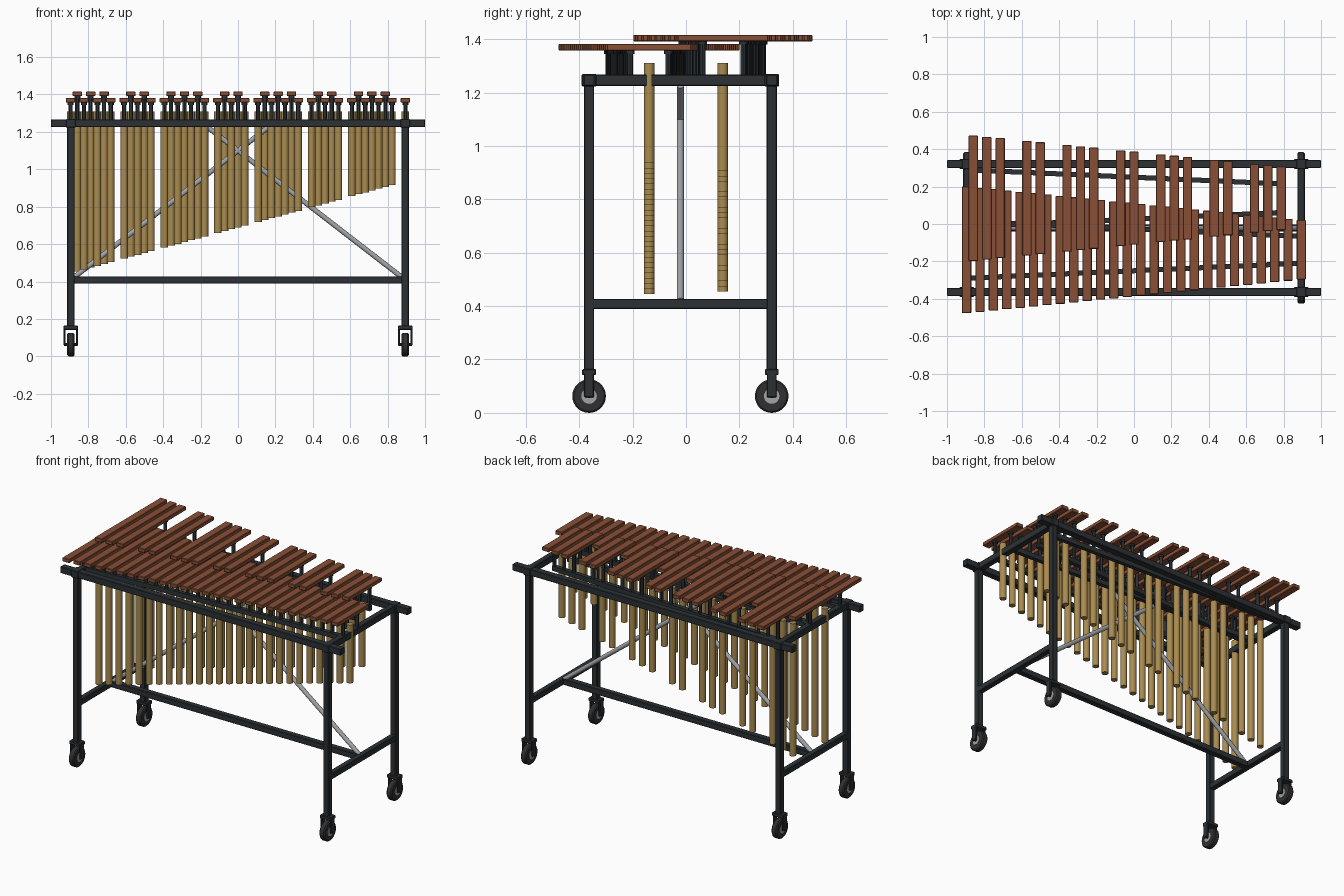
import bpy, bmesh, math
from mathutils import Vector, Matrix

if "Cube" in bpy.data.objects:
    bpy.data.objects.remove(bpy.data.objects["Cube"])


def material(name, rgb):
    m = bpy.data.materials.new(name)
    m.diffuse_color = (*rgb, 1)
    m.use_nodes = True
    m.node_tree.nodes["Principled BSDF"].inputs["Base Color"].default_value = m.diffuse_color
    return m


STEEL = material("dark_steel", (0.025, 0.031, 0.036))
WOOD = material("rosewood", (0.25, 0.08, 0.037))
BRASS = material("brass", (0.40, 0.26, 0.08))
CHROME = material("chrome", (0.36, 0.38, 0.40))
RUBBER = material("rubber", (0.03, 0.03, 0.032))


def finish(name, bm, mat, bevel=0.0, smooth=False):
    me = bpy.data.meshes.new(name)
    bm.to_mesh(me)
    bm.free()
    me.materials.append(mat)
    ob = bpy.data.objects.new(name, me)
    bpy.context.collection.objects.link(ob)
    if bevel:
        mod = ob.modifiers.new("bevel", "BEVEL")
        mod.width, mod.segments = bevel, 1
    if smooth:
        bpy.ops.object.select_all(action="DESELECT")
        ob.select_set(True)
        bpy.context.view_layer.objects.active = ob
        bpy.ops.object.shade_smooth_by_angle()
    return ob


def box(name, c, size, mat=STEEL, bevel=0.003):
    bm = bmesh.new()
    bmesh.ops.create_cube(bm, size=1, matrix=Matrix.Translation(c) @ Matrix.Diagonal((*size, 1)))
    return finish(name, bm, mat, bevel)


def beam(name, a, b, w, h):
    """Rectangular bar between two points at the same height."""
    a, b = Vector(a), Vector(b)
    d = b - a
    bm = bmesh.new()
    bmesh.ops.create_cube(bm, size=1, matrix=Matrix.Translation((a + b) / 2)
                          @ Matrix.Rotation(math.atan2(d.y, d.x), 4, "Z")
                          @ Matrix.Diagonal((d.length, w, h, 1)))
    return finish(name, bm, STEEL)


def rod(name, a, b, r, mat, sides=16, bevel=0.0):
    a, b = Vector(a), Vector(b)
    d = b - a
    bm = bmesh.new()
    bmesh.ops.create_cone(bm, cap_ends=True, segments=sides, radius1=r, radius2=r, depth=d.length,
                          matrix=Matrix.Translation((a + b) / 2)
                          @ d.to_track_quat("Z", "Y").to_matrix().to_4x4())
    return finish(name, bm, mat, bevel, smooth=True)


# frame: top rails, legs, casters
YC, YH, LX = -0.021, 0.342, 0.894
for side, sy in (("front", -1), ("back", 1)):
    y = YC + sy * YH
    box(f"{side}_top_rail", (0, y, 1.246), (2.0, 0.042, 0.042))
    for end, sx in (("left", -1), ("right", 1)):
        n, x = f"{side}_{end}", sx * LX
        box(f"{n}_leg", (x, y, 0.695), (0.038, 0.038, 1.08))
        box(f"{n}_joint", (x, y, 1.246), (0.05, 0.055, 0.047))
        box(f"{n}_fork_top", (x, y, 0.153), (0.078, 0.052, 0.022))
        for k in (-1, 1):
            box(f"{n}_fork_arm", (x + k * 0.033, y, 0.103), (0.012, 0.037, 0.09))
        rod(f"{n}_axle", (x - 0.036, y, 0.063), (x + 0.036, y, 0.063), 0.008, STEEL, 10)
        rod(f"{n}_hub", (x - 0.021, y, 0.063), (x + 0.021, y, 0.063), 0.029, CHROME, 20)
        rod(f"{n}_wheel", (x - 0.019, y, 0.063), (x + 0.019, y, 0.063), 0.063, RUBBER, 28, 0.006)

# cross members, stretcher and diagonal braces
for end, sx in (("left", -1), ("right", 1)):
    box(f"{end}_top_crossbar", (sx * LX, YC, 1.246), (0.038, 2 * YH, 0.042))
    box(f"{end}_lower_crossbar", (sx * LX, YC, 0.408), (0.036, 2 * YH, 0.038))
    rod(f"{end}_brace", (sx * 0.88, YC, 0.42), (-sx * 0.165, YC, 1.227), 0.0135, CHROME)
box("lower_stretcher", (0, YC, 0.408), (2 * LX, 0.038, 0.038))

# bars, supports and resonators: 26 naturals in front, 18 accidentals behind
STEP, NODE = 1.79 / 25, 0.225
naturals = [float(i) for i in range(26)]
sharps = [i + 0.5 for i in range(24) if i % 7 in (0, 1, 2, 4, 5)]


def x_at(i):
    return -0.895 + STEP * i


def length_at(i):
    return 0.678 - 0.361 * i / 25


for row, idx, yc, ztop in (("natural", naturals, -0.138, 1.382), ("accidental", sharps, 0.138, 1.416)):
    for i in idx:
        x, ln = x_at(i), length_at(i)
        box(f"{row}_bar", (x, yc, ztop - 0.0125), (0.05, ln, 0.025), WOOD, 0.003)
        rod(f"{row}_resonator", (x, yc, 0.69 + 0.274 * x), (x, yc, 1.31), 0.02, BRASS, 20)
        for s in (-1, 1):
            y = yc + s * NODE * ln
            rod(f"{row}_support_post", (x, y, 1.25), (x, y, ztop - 0.03), 0.011, STEEL, 12)
            rod(f"{row}_support_pad", (x, y, ztop - 0.037), (x, y, ztop - 0.024), 0.016, STEEL, 12)
    # slanted rails that follow the nodal points
    a, b = idx[0], idx[-1]
    for s in (-1, 1):
        beam(f"{row}_support_rail", (x_at(a) - 0.01, yc + s * NODE * length_at(a), 1.25),
             (x_at(b) + 0.01, yc + s * NODE * length_at(b), 1.25), 0.027, 0.03)
